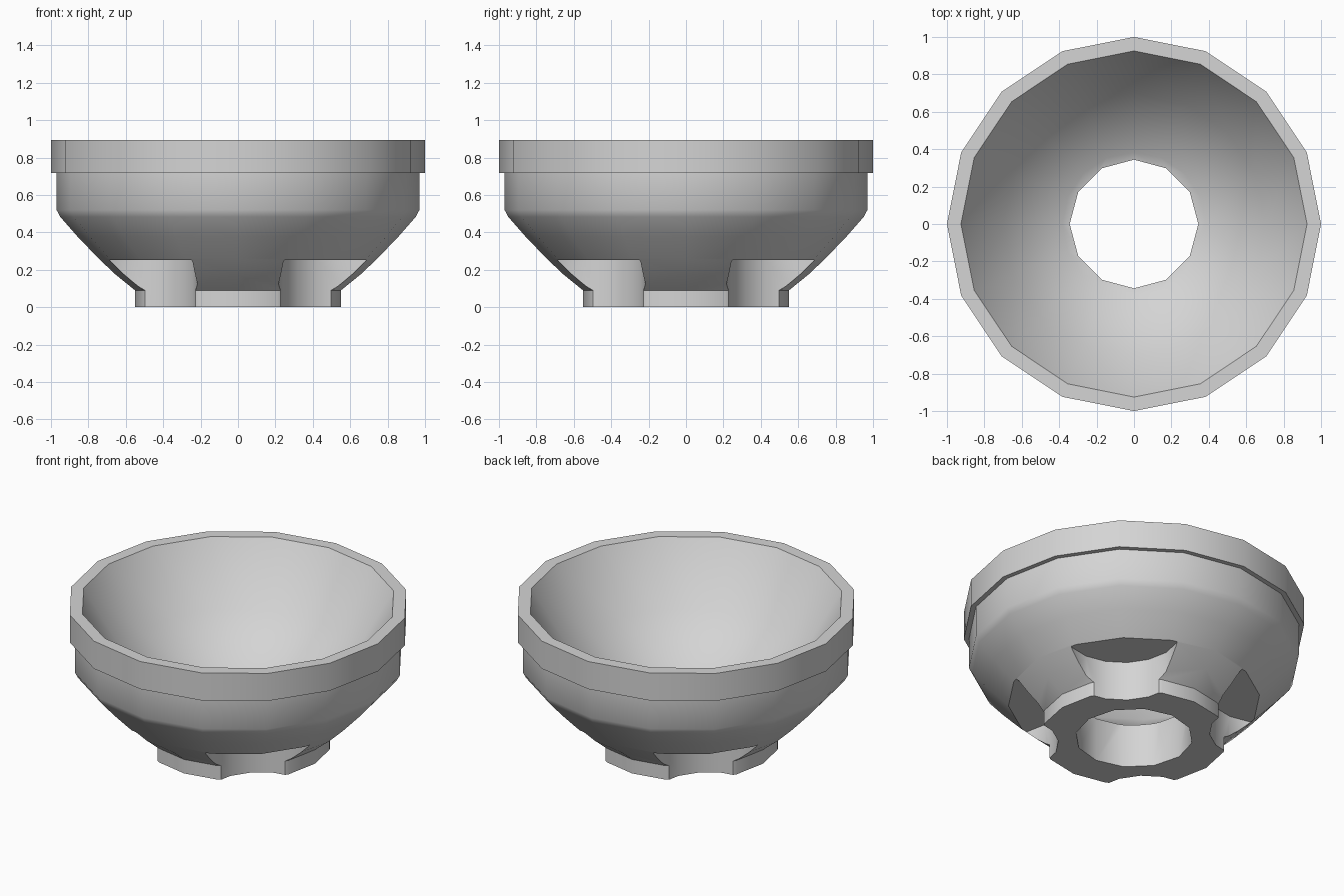
import bpy, bmesh, math
from mathutils import Matrix

if "Cube" in bpy.data.objects:
    bpy.data.objects.remove(bpy.data.objects["Cube"], do_unlink=True)

SIDES = 16

clay = bpy.data.materials.new("light_grey")
clay.use_nodes = True
clay.diffuse_color = (0.66, 0.66, 0.66, 1)
clay.node_tree.nodes["Principled BSDF"].inputs["Base Color"].default_value = clay.diffuse_color


def make_object(name, bm):
    bmesh.ops.recalc_face_normals(bm, faces=bm.faces)
    mesh = bpy.data.meshes.new(name)
    bm.to_mesh(mesh)
    bm.free()
    mesh.materials.append(clay)
    obj = bpy.data.objects.new(name, mesh)
    bpy.context.collection.objects.link(obj)
    return obj


def lathe(name, profile):
    """Revolve (radius, z) points into a solid capped at both ends."""
    bm = bmesh.new()
    rings = []
    for r, z in profile:
        angles = [2 * math.pi * i / SIDES for i in range(SIDES)]
        rings.append([bm.verts.new((r * math.cos(a), r * math.sin(a), z)) for a in angles])
    for low, high in zip(rings, rings[1:]):
        for i in range(SIDES):
            j = (i + 1) % SIDES
            bm.faces.new((low[i], low[j], high[j], high[i]))
    bm.faces.new(rings[0])
    bm.faces.new(rings[-1])
    return make_object(name, bm)


def cylinder(name, x, y, radius, bottom, top, sides):
    bm = bmesh.new()
    bmesh.ops.create_cone(bm, cap_ends=True, segments=sides, radius1=radius, radius2=radius,
                          depth=top - bottom, matrix=Matrix.Translation((x, y, (bottom + top) / 2)))
    return make_object(name, bm)


# Outer body: foot flush with the belly, straight wall and rim band
foot = [(0.55, 0), (0.55, 0.09)]
belly = [(0.655, 0.175), (0.745, 0.26), (0.86, 0.38), (0.95, 0.483), (0.97, 0.52)]
rim = [(0.97, 0.717), (1, 0.717), (1, 0.895)]
bowl = lathe("bowl", foot + belly + rim)

# Hollow, drain hole and four notches around the foot
hollow = [(0.3, 0.27), (0.383, 0.292), (0.7, 0.525), (0.925, 0.895), (0.95, 0.936)]
cutters = [lathe("hollow_cutter", hollow),
           cylinder("hole_cutter", 0, 0, 0.344, -0.2, 0.6, 12)]
for sx in (-1, 1):
    for sy in (-1, 1):
        cutters.append(cylinder("notch_cutter", 0.55 * sx, 0.55 * sy, 0.333, -0.2, 0.253, SIDES))

bpy.ops.object.select_all(action="DESELECT")
bowl.select_set(True)
bpy.context.view_layer.objects.active = bowl
for cutter in cutters:
    mod = bowl.modifiers.new("cut", "BOOLEAN")
    mod.operation = "DIFFERENCE"
    mod.solver = "EXACT"
    mod.object = cutter
    bpy.ops.object.modifier_apply(modifier=mod.name)
    bpy.data.objects.remove(cutter, do_unlink=True)

bpy.ops.object.shade_smooth_by_angle(angle=math.radians(35))
